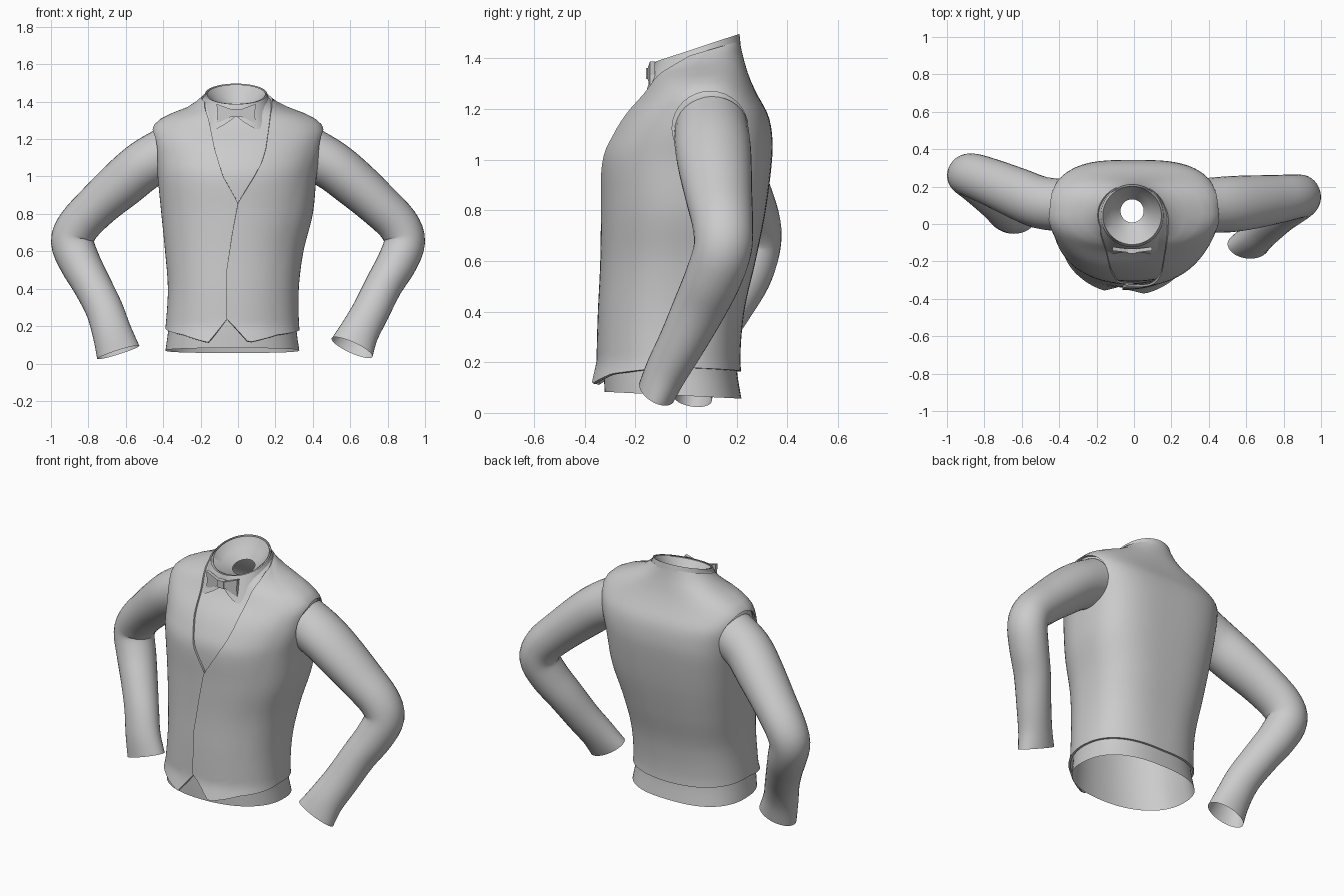
import bpy, bmesh, math
from mathutils import Vector

if "Cube" in bpy.data.objects:
    bpy.data.objects.remove(bpy.data.objects["Cube"], do_unlink=True)

grey = bpy.data.materials.new("cloth_grey")
grey.use_nodes = True
grey.diffuse_color = (0.6, 0.6, 0.6, 1)
grey.node_tree.nodes["Principled BSDF"].inputs["Base Color"].default_value = (0.6, 0.6, 0.6, 1)


def finish(name, bm):
    bmesh.ops.recalc_face_normals(bm, faces=bm.faces)
    mesh = bpy.data.meshes.new(name)
    bm.to_mesh(mesh)
    bm.free()
    mesh.materials.append(grey)
    obj = bpy.data.objects.new(name, mesh)
    bpy.context.collection.objects.link(obj)
    return obj


def smooth(obj):
    bpy.ops.object.select_all(action='DESELECT')
    obj.select_set(True)
    bpy.context.view_layer.objects.active = obj
    bpy.ops.object.shade_smooth_by_angle(angle=math.radians(40))


def grid(name, rows, wrap=True):
    """Skin a list of point rows into a quad sheet or tube."""
    bm = bmesh.new()
    vs = [[bm.verts.new(p) for p in row] for row in rows]
    n = len(rows[0])
    for lo, hi in zip(vs, vs[1:]):
        for j in range(n if wrap else n - 1):
            k = (j + 1) % n
            bm.faces.new((lo[j], lo[k], hi[k], hi[j]))
    return finish(name, bm)


def spline(keys, steps):
    """Catmull-Rom through tuples."""
    out = []
    for i in range(len(keys) - 1):
        p = [keys[max(0, min(len(keys) - 1, i + d))] for d in (-1, 0, 1, 2)]
        for s in range(steps):
            t = s / steps
            out.append(tuple(b + 0.5 * t * (c - a + t * (2 * a - 5 * b + 4 * c - d + t * (3 * (b - c) + d - a)))
                             for a, b, c, d in zip(*p)))
    return out + [keys[-1]]


def lookup(keys, k):
    """Linear interpolation in a table whose first column is the key."""
    if k <= keys[0][0]:
        return keys[0][1:]
    for a, b in zip(keys, keys[1:]):
        if k <= b[0]:
            t = (k - a[0]) / (b[0] - a[0])
            return tuple(p + t * (q - p) for p, q in zip(a[1:], b[1:]))
    return keys[-1][1:]


# Torso rings: height, centre x, half width, front y, back y, tilt
RINGS = spline([
    (0.065, -.03, .374, -.338, .235, -.05), (0.2, -.03, .357, -.34, .215, 0),
    (0.4, -.025, .35, -.335, .23, 0), (0.6, -.02, .37, -.325, .275, 0),
    (0.8, -.005, .405, -.322, .315, 0), (1.0, -.005, .425, -.32, .34, 0),
    (1.1, 0, .44, -.283, .34, 0), (1.18, 0, .452, -.235, .323, 0),
    (1.26, 0, .458, -.165, .28, 0), (1.32, 0, .395, -.13, .25, .03),
    (1.36, 0, .285, -.12, .232, .12), (1.40, -.01, .207, -.12, .217, .25),
    (1.44, -.01, .165, -.12, .21, .33)], 5)
# Roundness of the front and back halves at each height
SHAPE = [(.2, 2.2, 2.5), (1.0, 2.2, 3.2), (1.2, 2.2, 3.2), (1.4, 2, 2)]


def power(z, front):
    return lookup(SHAPE, z)[0 if front else 1]


def torso(z, angle, inset=0.0):
    cx, hx, y0, y1, tilt = lookup(RINGS, z)
    s, c = math.sin(angle), math.cos(angle)
    e = 2 / power(z, c > 0)
    hy = (y1 - y0) / 2 - inset
    x = cx + math.copysign(abs(s) ** e, s) * (hx - inset)
    y = (y0 + y1) / 2 - math.copysign(abs(c) ** e, c) * hy
    return Vector((x, y, z + tilt * (y - .045)))


def angle_at(z, x):
    cx, hx = lookup(RINGS, z)[:2]
    u = max(-1, min(1, (x - cx) / hx))
    return math.asin(math.copysign(abs(u) ** (power(z, True) / 2), u))


# Shirt body, open at the hem, closing to a funnel inside the neck
N = 64
turn = [2 * math.pi * j / N for j in range(N)]
shirt = [[torso(.065 + 1.375 * i / 50, a, .016 * min(1, (1.46 - 1.375 * i / 50) / .16))
          for a in turn] for i in range(51)]
for r, y, z in ((.155, .045, 1.435), (.11, .055, 1.4), (.062, .07, 1.36)):
    shirt.append([(-.01 + r * math.sin(a), y - r * math.cos(a),
                   z - .33 * r * math.cos(a)) for a in turn])
smooth(grid("shirt_body", shirt))

# Waistcoat: an open sheet wrapped from one front edge to the other
LEFT_EDGE = [(.24, -.06), (.5, -.06), (.7, -.03), (.86, 0), (1.0, .085), (1.08, .125), (1.15, .145), (1.3, .165), (1.4, .17)]
RIGHT_EDGE = [(.24, -.06), (.5, -.06), (.7, -.03), (.86, 0), (1.0, -.08), (1.15, -.125), (1.3, -.155), (1.4, -.18)]
HEM = [(-.06, .24), (.2, .1), (.7, .15), (1.57, .18), (3.14, .165), (4.71, .19), (5.5, .15), (5.96, .1), (6.22, .24)]
COLS, ROWS = 100, 44


def vest_angle(z, s):
    z = max(z, .24)
    a = angle_at(z, lookup(LEFT_EDGE, z)[0])
    b = 2 * math.pi + angle_at(z, lookup(RIGHT_EDGE, z)[0])
    return a + s * (b - a)


rows = []
for i in range(ROWS + 1):
    row = []
    for j in range(COLS + 1):
        s = j / COLS
        low = lookup(HEM, vest_angle(.24, s))[0]
        z = low + (1.42 - low) * i / ROWS
        p = torso(z, vest_angle(z, s), -.014 * max(0, 1 - 8 * s))
        if p.y < 0:
            p.y -= .3 * max(0, .2 - z)
        row.append(p)
    rows.append(row)
vest = grid("waistcoat", rows, wrap=False)
# Normals face outwards so thickness grows inwards
back = vest.data.polygons[(ROWS // 2) * COLS + COLS // 2]
if back.normal.y < 0:
    vest.data.flip_normals()
bpy.context.view_layer.objects.active = vest
thick = vest.modifiers.new("thickness", 'SOLIDIFY')
thick.thickness = .012
thick.offset = -1
bpy.ops.object.modifier_apply(modifier=thick.name)

# Armholes
for side in (-1, 1):
    cutter = grid("armhole_cutter", [[(side * x, .095 + .15 * math.sin(a), 1.125 + .145 * math.cos(a))
                                      for a in turn[::2]] for x in (.36, .6)])
    bm = bmesh.new()
    bm.from_mesh(cutter.data)
    bmesh.ops.holes_fill(bm, edges=bm.edges)
    bmesh.ops.recalc_face_normals(bm, faces=bm.faces)
    bm.to_mesh(cutter.data)
    bm.free()
    cutter.hide_render = True
    bpy.context.view_layer.objects.active = vest
    cut = vest.modifiers.new("armhole", 'BOOLEAN')
    cut.operation = 'DIFFERENCE'
    cut.object = cutter
    bpy.ops.object.modifier_apply(modifier=cut.name)
    bpy.data.objects.remove(cutter, do_unlink=True)
smooth(vest)

# Folded collar with two points, tucked in at the back: angle, drop, lower radius
FOLD = [(0, .06, .178), (.55, .13, .235), (1.2, .06, .186), (math.pi, .035, .17)]
collar = []
for k in range(5):
    t = k / 4
    ring = []
    for a in turn:
        drop, low = lookup(FOLD, min(a, 2 * math.pi - a))
        r = .166 + (low - .166) * t
        y = .045 - r * math.cos(a)
        ring.append((-.01 + r * math.sin(a), y, 1.442 + .33 * (y - .045) - drop * t))
    collar.append(ring)
smooth(grid("collar", collar))


# Bow tie: two flared wings swept back at the tips, and a knot
def plate(name, outline, y0, y1, sweep=0.0):
    bm = bmesh.new()
    face = bm.faces.new([bm.verts.new((x, y0 + sweep * abs(x + .01), z)) for x, z in outline])
    out = bmesh.ops.extrude_face_region(bm, geom=[face])["geom"]
    bmesh.ops.translate(bm, vec=(0, y1 - y0, 0),
                        verts=[g for g in out if isinstance(g, bmesh.types.BMVert)])
    return finish(name, bm)


for side, label in ((-1, "right"), (1, "left")):
    wing = [(.015, 1.355), (.06, 1.372), (.105, 1.388), (.1, 1.335), (.105, 1.28), (.06, 1.305), (.015, 1.325)]
    plate(label + "_bow_wing", [(-.01 + side * x, z) for x, z in wing], -.155, -.135, .12)
plate("bow_knot", [(-.032, 1.318), (.012, 1.318), (.012, 1.362), (-.032, 1.362)], -.158, -.13)

# Sleeves: x, y, z, width radius, depth radius along each arm
ARMS = {
    "left": [(.38, .1, 1.125, .14, .145), (.5, .105, 1.06, .133, .15), (.615, .115, .97, .128, .145),
             (.745, .13, .855, .118, .132), (.855, .145, .745, .112, .12), (.89, .145, .65, .11, .115),
             (.85, .11, .54, .107, .112), (.78, .055, .42, .1, .105), (.71, -.015, .28, .1, .093),
             (.65, -.075, .17, .105, .084), (.61, -.115, .085, .12, .076)],
    "right": [(-.38, .1, 1.125, .14, .14), (-.5, .115, 1.06, .134, .14), (-.615, .16, .965, .13, .137),
              (-.745, .215, .85, .118, .128), (-.85, .255, .74, .114, .12), (-.885, .26, .65, .115, .112),
              (-.845, .225, .54, .11, .11), (-.78, .16, .42, .102, .102), (-.715, .09, .29, .1, .09),
              (-.675, .045, .17, .105, .082), (-.64, .025, .06, .118, .078)]}
for side, keys in ARMS.items():
    path = spline(keys, 4)
    tube = []
    for i, (x, y, z, w, d) in enumerate(path):
        ahead = Vector(path[min(i + 1, len(path) - 1)][:3])
        t = (ahead - Vector(path[max(i - 1, 0)][:3])).normalized()
        across = t.cross(Vector((0, 1, 0))).normalized()
        deep = t.cross(across)
        tube.append([Vector((x, y, z)) + across * w * math.cos(a) + deep * d * math.sin(a)
                     for a in turn[::2]])
    smooth(grid(side + "_sleeve", tube))
